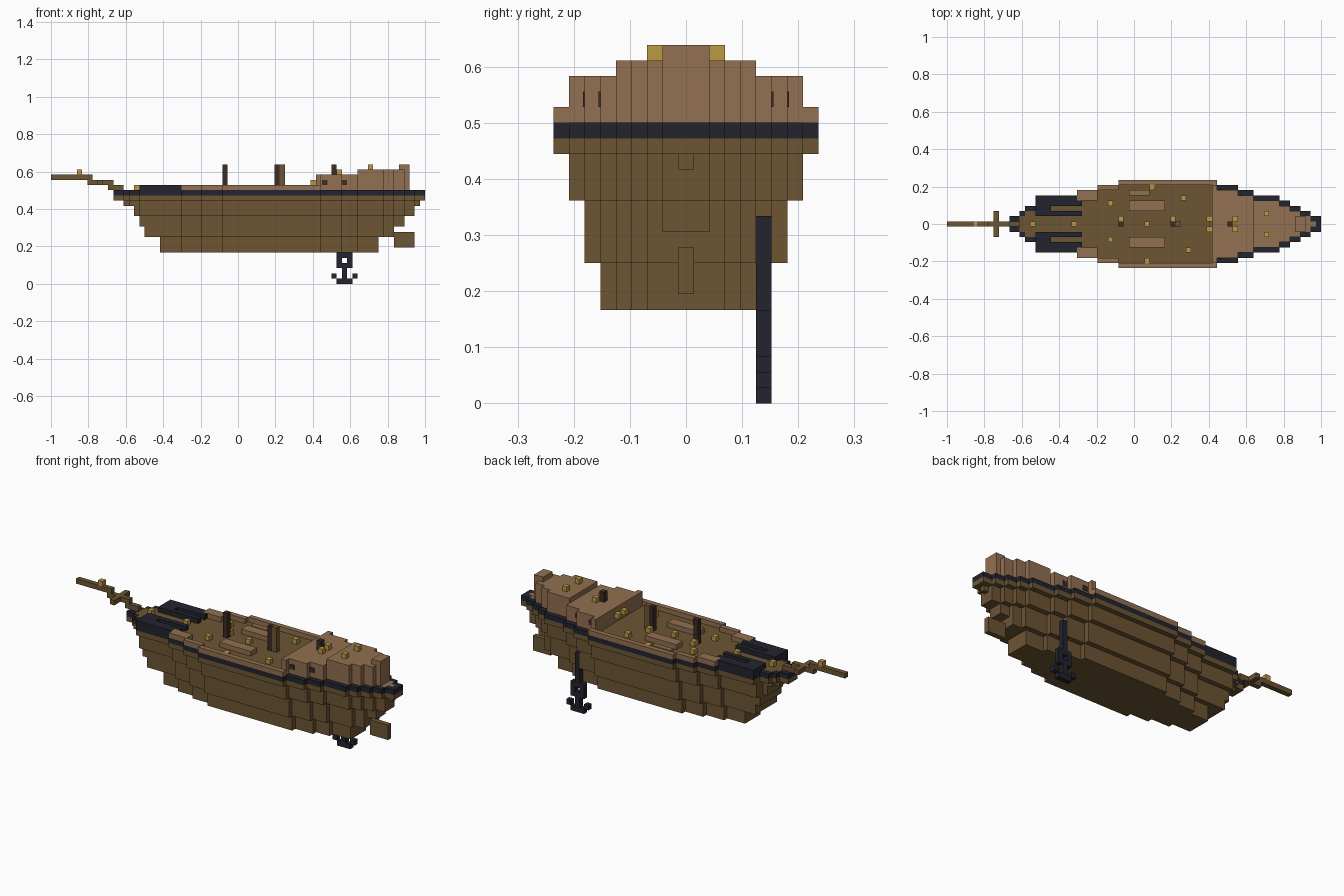
import bpy, bmesh

U = 1 / 36  # one block

cube = bpy.data.objects.get("Cube")
if cube:
    bpy.data.objects.remove(cube)


def material(name, rgb):
    m = bpy.data.materials.new(name)
    m.use_nodes = True
    m.diffuse_color = (*rgb, 1)
    m.node_tree.nodes["Principled BSDF"].inputs["Base Color"].default_value = (*rgb, 1)
    return m


BROWN = material("hull brown", (0.150, 0.089, 0.034))
TAN = material("tan planks", (0.288, 0.162, 0.082))
BLACK = material("black iron", (0.016, 0.017, 0.027))
GOLD = material("gold", (0.490, 0.320, 0.054))
DARK = material("dark wood", (0.047, 0.024, 0.018))


def finish(name, bm, mat):
    bmesh.ops.recalc_face_normals(bm, faces=bm.faces)
    bmesh.ops.scale(bm, vec=(U, U, U), verts=bm.verts)
    mesh = bpy.data.meshes.new(name)
    bm.to_mesh(mesh)
    bm.free()
    mesh.materials.append(mat)
    bpy.context.collection.objects.link(bpy.data.objects.new(name, mesh))


def boxes(name, mat, *spans, mirror=False):
    """Boxes given as x0, x1, y0, y1, z0, z1 in blocks."""
    bm = bmesh.new()
    for x0, x1, y0, y1, z0, z1 in spans:
        for side in ((1, -1) if mirror else (1,)):
            verts = bmesh.ops.create_cube(bm, size=1)["verts"]
            bmesh.ops.scale(bm, vec=(x1 - x0, y1 - y0, z1 - z0), verts=verts)
            bmesh.ops.translate(bm, verts=verts, vec=(
                (x0 + x1) / 2, side * (y0 + y1) / 2, (z0 + z1) / 2))
    finish(name, bm, mat)


# Stepped plan of the ship: start of each step and its half width
PLAN = [(-24, 1.5), (-22, 2.5), (-21, 3.5), (-19, 5.5), (-11, 6.5), (-7, 7.5),
        (-3, 8.5), (16, 7.5), (20, 6.5), (23, 5.5), (28, 4.5), (30, 3.5),
        (32, 2.5), (34, 1.5)]


def tier(name, mat, x0, x1, z0, z1, inset):
    """Extrude the plan, cut to x0..x1 and narrowed by inset."""
    ends = [x for x, _ in PLAN[1:]] + [36]
    side = []
    for (start, half), end in zip(PLAN, ends):
        a, b = max(start, x0), min(end, x1)
        if a < b:
            w = max(half - inset, 0.5)
            if side and side[-1][1] == w:
                side[-1] = (b, w)
            else:
                side += [(a, w), (b, w)]
    bm = bmesh.new()
    outline = side + [(x, -y) for x, y in reversed(side)]
    face = bm.faces.new([bm.verts.new((x, y, z0)) for x, y in outline])
    top = bmesh.ops.extrude_face_region(bm, geom=[face])["geom"]
    bmesh.ops.translate(bm, vec=(0, 0, z1 - z0),
                        verts=[v for v in top if isinstance(v, bmesh.types.BMVert)])
    finish(name, bm, mat)


# Hull, from the keel up
tier("hull_bottom", BROWN, -15, 27, 6, 9, 3)
tier("hull_lower", BROWN, -18, 30, 9, 11, 2)
tier("hull_middle", BROWN, -19, 32, 11, 13, 2)
tier("hull_upper", BROWN, -20, 34, 13, 15, 1)
tier("hull_flare", BROWN, -22, 35, 15, 16, 1)
tier("hull_rim", BROWN, -24, 36, 16, 17, 0)
tier("black_wale", BLACK, -24, 36, 17, 18, 0)
tier("main_deck", BROWN, -23, 33, 17.5, 18.03, 1)
tier("stern_deck", TAN, 33, 35, 17.5, 18.03, 1)
boxes("rudder", BROWN, (30, 34, -0.5, 0.5, 7, 10))

# Raised stern decks
tier("poop_deck", TAN, 15, 23, 18, 21, 1)
tier("after_deck", TAN, 23, 33, 18, 22, 1)
boxes("stern_block", TAN, (31, 33, -1.5, 1.5, 22, 23))
boxes("poop_windows", DARK, (16.2, 17.2, 6.4, 6.6, 19, 20),
      (20, 21, 5.4, 5.6, 19, 20), mirror=True)

# Bulwarks and black bow beams
boxes("bulwarks", TAN, (-11, -7, 4.5, 6.5, 18, 19), (-7, -3, 6.5, 7.5, 18, 19),
      (-3, 16, 7.5, 8.5, 18, 19), (15, 16, 6.5, 7.5, 18, 19), mirror=True)
boxes("bow_beams", BLACK, (-19, -16, 1.5, 5.5, 18, 19), (-16, -10, 1.5, 2.5, 18, 19),
      (-16, -10, 3.5, 4.5, 18, 19), (-16, -11, 4.5, 5.5, 18, 19), mirror=True)

# Deck fittings
boxes("hatches", TAN, (-1, 6, 2.5, 4.5, 18, 19), mirror=True)
boxes("side_bench", TAN, (-1, 3, 5.5, 6.5, 18, 18.6))
boxes("mast_stumps", DARK, *[(x, x + 1, -0.5, 0.5, 18, 23) for x in (-3, 7, 18)])
boxes("mast_brace", BROWN, (8, 9, -0.5, 0.5, 18, 23))

# Stepped bowsprit with crossbar
boxes("bowsprit", BROWN, (-36, -28, -0.5, 0.5, 20, 21), (-29, -24, -0.5, 0.5, 19, 20),
      (-25, -22, -0.5, 0.5, 18, 19), (-27, -26, -2.5, 2.5, 19, 20))

# Gold lanterns: x, y, base height
LANTERNS = [(-31, 0, 21), (-20, 0, 18), (-12, 0, 18), (-5, 4, 18), (-5, -3, 18),
            (-3, 1, 18), (2, 0, 18), (3, 7, 18), (2, -7, 18), (7, 1, 18),
            (9, 5, 18), (10, -5, 18), (14, 1, 19), (14, -1, 19), (19, 1, 21),
            (19, -1, 21), (25, 2, 22), (25, -2, 22)]
boxes("lanterns", GOLD, *[(x, x + 1, y - 0.5, y + 0.5, z, z + 1) for x, y, z in LANTERNS])

# Anchor: chain, ring, shank, arms and tips
ANCHOR = [(20, 21, 5, 12), (19, 20, 3, 6), (21, 22, 3, 6), (20, 21, 3, 4),
          (20, 21, 1, 3), (19, 22, 0, 1), (18, 19, 1, 2), (22, 23, 1, 2)]
boxes("anchor", BLACK, *[(a, b, 4.5, 5.5, c, d) for a, b, c, d in ANCHOR])
